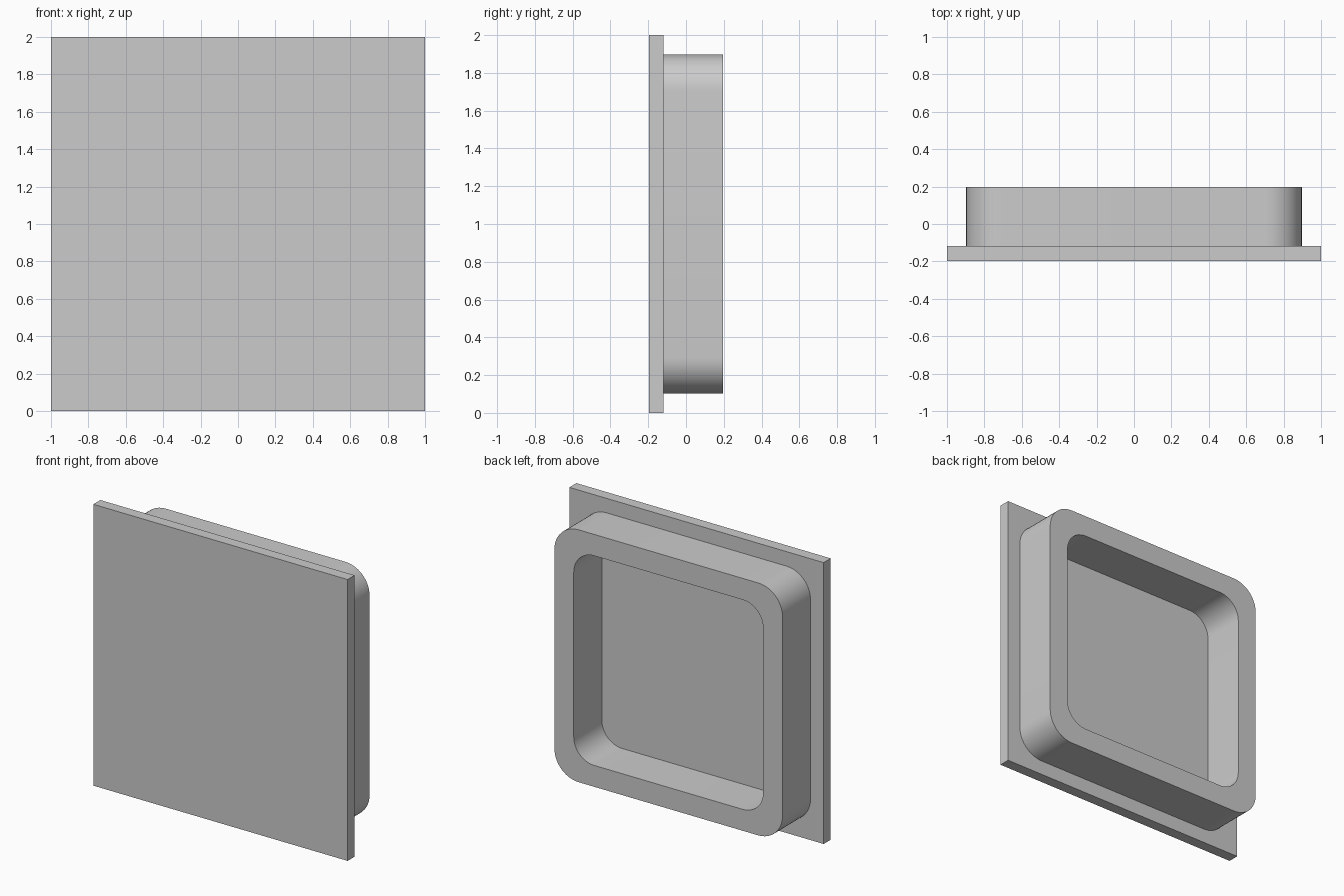
import bpy
import bmesh
from math import cos, sin, pi, radians
from mathutils import Vector

cube = bpy.data.objects.get("Cube")
if cube:
    bpy.data.objects.remove(cube, do_unlink=True)

FRONT, PLATE_BACK, BACK = -0.197, -0.118, 0.197
MID_Z = 1.0

grey = bpy.data.materials.new("plain grey")
grey.use_nodes = True
colour = (0.6, 0.6, 0.6, 1)
grey.diffuse_color = colour
grey.node_tree.nodes["Principled BSDF"].inputs["Base Color"].default_value = colour


def rounded_square(half, radius, steps=12):
    """Outline points (x, z) of a square with round corners."""
    points = []
    for corner, (sx, sz) in enumerate([(1, 1), (-1, 1), (-1, -1), (1, -1)]):
        for i in range(steps + 1):
            a = (corner + i / steps) * pi / 2
            points.append((sx * (half - radius) + radius * cos(a),
                           MID_Z + sz * (half - radius) + radius * sin(a)))
    return points


def finish(name, bm):
    bmesh.ops.recalc_face_normals(bm, faces=bm.faces)
    mesh = bpy.data.meshes.new(name)
    bm.to_mesh(mesh)
    bm.free()
    mesh.materials.append(grey)
    obj = bpy.data.objects.new(name, mesh)
    bpy.context.collection.objects.link(obj)
    return obj


# Flat square front plate
bm = bmesh.new()
bmesh.ops.create_cube(bm, size=1)
bmesh.ops.scale(bm, vec=Vector((2, PLATE_BACK - FRONT, 2)), verts=bm.verts)
bmesh.ops.translate(bm, vec=Vector((0, (FRONT + PLATE_BACK) / 2, MID_Z)), verts=bm.verts)
finish("front_plate", bm)

# Rounded rim standing on the back of the plate, open in the middle
bm = bmesh.new()
outer, inner = rounded_square(0.897, 0.19), rounded_square(0.745, 0.16)
loops = [[bm.verts.new((x, y, z)) for x, z in outline]
         for outline, y in ((outer, PLATE_BACK), (outer, BACK),
                            (inner, BACK), (inner, PLATE_BACK))]
for k in range(3):
    a, b = loops[k], loops[k + 1]
    for i in range(len(a)):
        j = (i + 1) % len(a)
        bm.faces.new((a[i], a[j], b[j], b[i]))
rim = finish("back_rim", bm)
# Normals of this open shell must point away from the solid wall
if rim.data.polygons[len(outer) // 8].normal.dot(Vector((1, 0, 1))) < 0:
    rim.data.flip_normals()

bpy.ops.object.select_all(action="DESELECT")
rim.select_set(True)
bpy.context.view_layer.objects.active = rim
bpy.ops.object.shade_smooth_by_angle(angle=radians(30))
